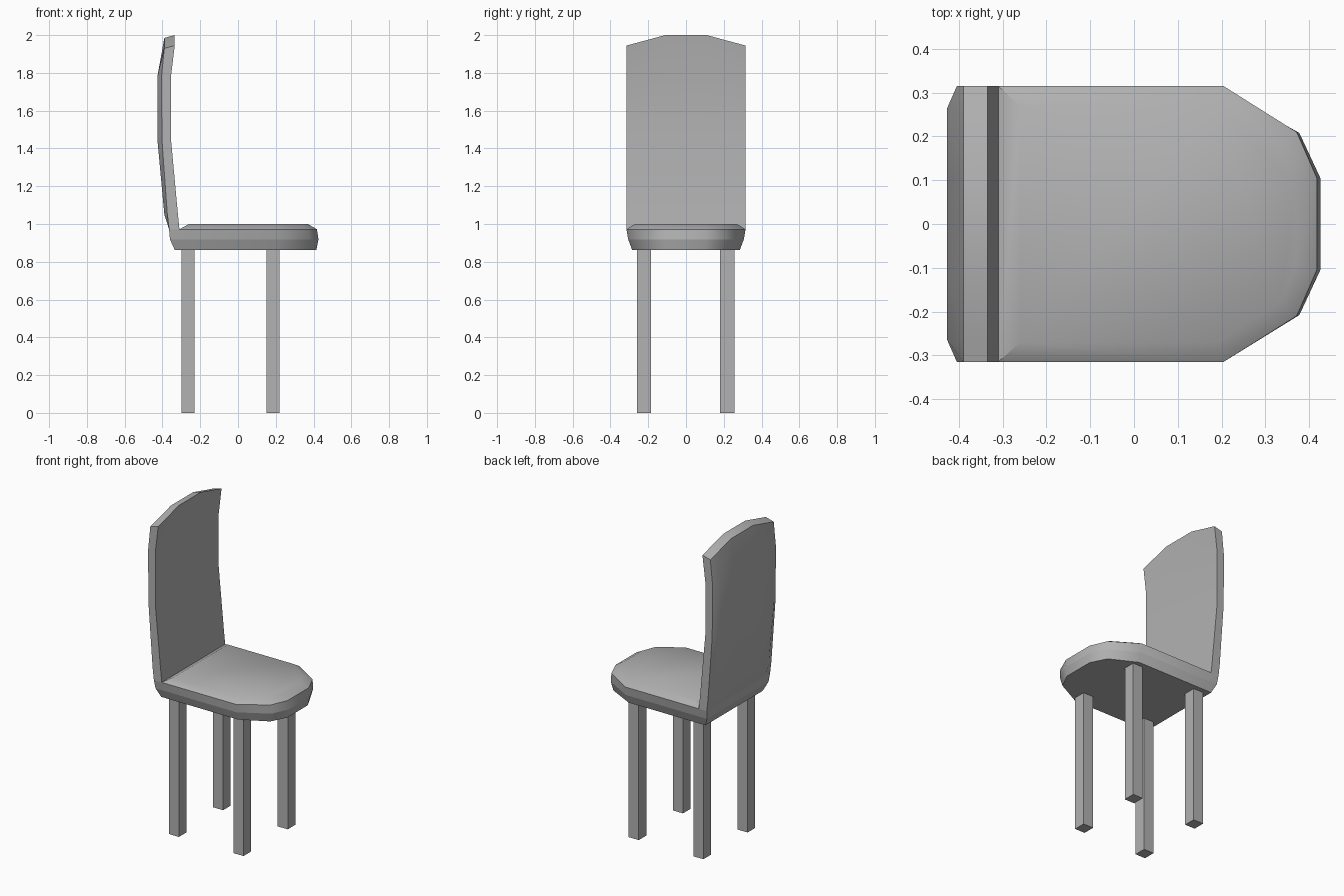
import bpy, bmesh, math

if "Cube" in bpy.data.objects:
    bpy.data.objects.remove(bpy.data.objects["Cube"])

# Mid grey finish shared by all parts
grey = bpy.data.materials.new("grey")
grey.diffuse_color = (0.445, 0.445, 0.445, 1)
grey.use_nodes = True
grey.node_tree.nodes["Principled BSDF"].inputs["Base Color"].default_value = grey.diffuse_color


def finish(name, bm, smooth=True):
    bmesh.ops.recalc_face_normals(bm, faces=bm.faces)
    mesh = bpy.data.meshes.new(name)
    bm.to_mesh(mesh)
    bm.free()
    mesh.materials.append(grey)
    ob = bpy.data.objects.new(name, mesh)
    bpy.context.collection.objects.link(ob)
    if smooth:
        bpy.ops.object.select_all(action='DESELECT')
        ob.select_set(True)
        bpy.context.view_layer.objects.active = ob
        bpy.ops.object.shade_smooth_by_angle(angle=math.radians(40))
    return ob


def loft(name, rings, cap_first=False, cap_last=False, strip_last=False):
    bm = bmesh.new()
    loops = [[bm.verts.new(p) for p in r] for r in rings]
    n = len(loops[0])
    for a, b in zip(loops, loops[1:]):
        for i in range(n):
            j = (i + 1) % n
            bm.faces.new((a[i], a[j], b[j], b[i]))
    if cap_first:
        bm.faces.new(loops[0][::-1])
    if cap_last:
        bm.faces.new(loops[-1])
    if strip_last:
        t = loops[-1]
        for i in range(n // 2 - 1):
            bm.faces.new((t[i], t[i + 1], t[n - 2 - i], t[n - 1 - i]))
    return finish(name, bm)


def seat_ring(z, back, side, x0, x1, y1, x2, y2):
    half = [(back, side), (x0, side), (x1, y1), (x2, y2)]
    return [(x, y, z) for x, y in half] + [(x, -y, z) for x, y in half[::-1]]


# Seat: flared underside, rim and bevelled top
low = seat_ring(0.863, -0.335, 0.285, 0.200, 0.365, 0.200, 0.415, 0.100)
mid = seat_ring(0.918, -0.360, 0.306, 0.205, 0.378, 0.208, 0.426, 0.105)
rim = seat_ring(0.972, -0.365, 0.315, 0.205, 0.372, 0.210, 0.418, 0.105)
loft("seat_underside", [low, mid], cap_first=True)
loft("seat_rim", [mid, rim])
loft("seat_top", [
    seat_ring(0.972, -0.310, 0.315, 0.205, 0.372, 0.210, 0.418, 0.105),
    seat_ring(1.000, -0.260, 0.270, 0.190, 0.335, 0.180, 0.370, 0.090)],
    cap_last=True)

# Backrest: rows of (z, front x, back x at the sides, back x in the middle)
rows = [(0.972, -0.310, -0.365, -0.365), (1.05, -0.318, -0.374, -0.390),
        (1.45, -0.355, -0.403, -0.427), (1.78, -0.355, -0.405, -0.427),
        (2.00, -0.335, -0.390, -0.390)]
cols = [(-0.315, 0.055), (-0.265, 0.042), (-0.11, 0.0),
        (0.11, 0.0), (0.265, 0.042), (0.315, 0.055)]
rings = []
for i, (z, front, side, middle) in enumerate(rows):
    top = i == len(rows) - 1
    ring = [(front, y, z - (d if top else 0)) for y, d in cols]
    for y, d in cols[::-1]:
        x = side if abs(y) > 0.3 else middle
        ring.append((x, y, z - (d + 0.015 if top else 0)))
    rings.append(ring)
loft("backrest", rings, strip_last=True)

# Four square legs
for xn, x in (("back", -0.265), ("front", 0.185)):
    for yn, y in (("right", -0.222), ("left", 0.218)):
        bm = bmesh.new()
        bmesh.ops.create_cube(bm, size=1)
        bmesh.ops.scale(bm, vec=(0.07, 0.075, 0.87), verts=bm.verts)
        bmesh.ops.translate(bm, vec=(x, y, 0.435), verts=bm.verts)
        finish(f"{xn}_{yn}_leg", bm, smooth=False)
